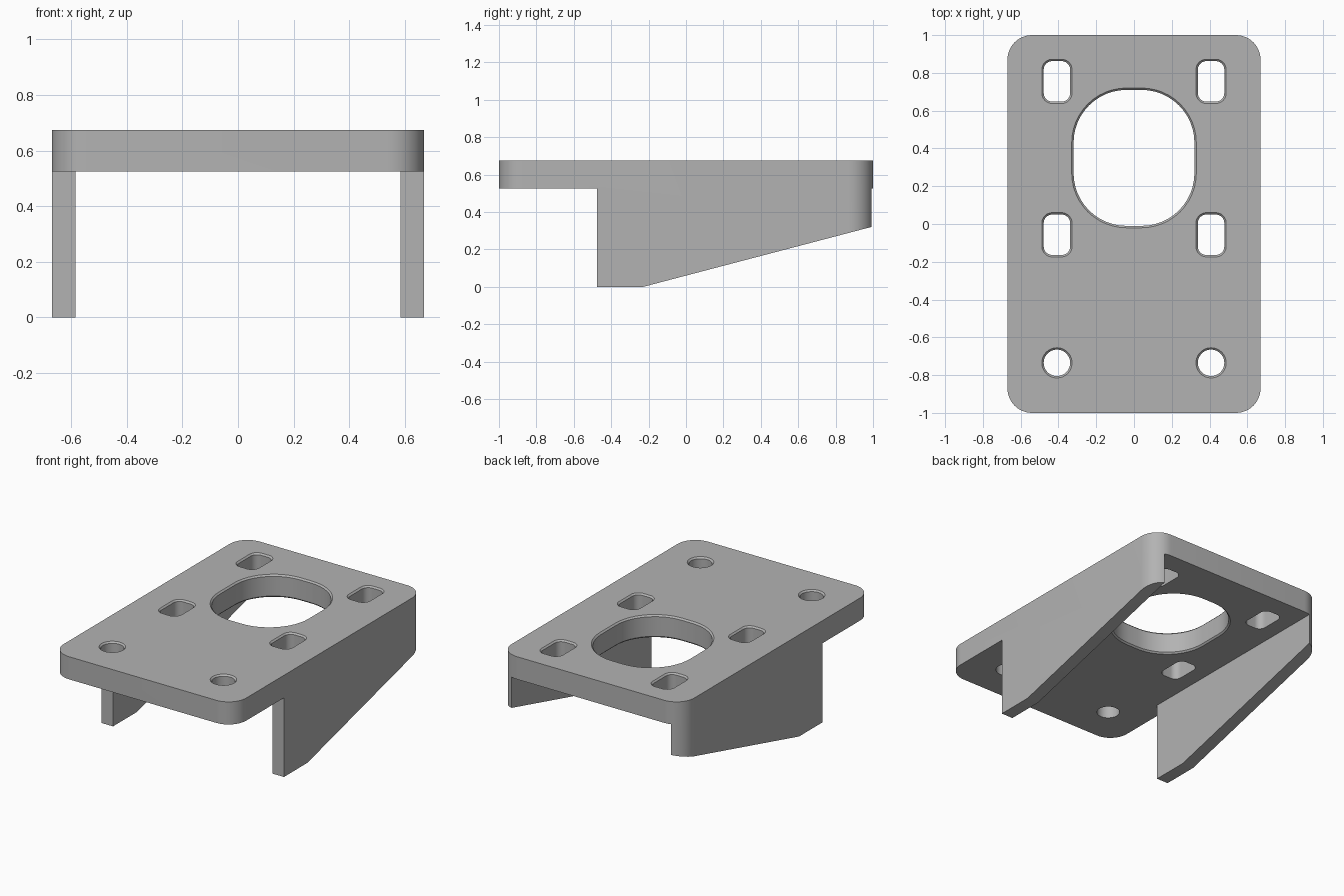
import bpy, bmesh, math

cube = bpy.data.objects.get("Cube")
if cube:
    bpy.data.objects.remove(cube, do_unlink=True)

HALF_X, TOP, UNDER = 0.67, 0.675, 0.525
CHAMFER = 0.01

grey = bpy.data.materials.new("plain grey")
grey.use_nodes = True
grey.diffuse_color = (0.45, 0.45, 0.45, 1)
grey.node_tree.nodes["Principled BSDF"].inputs["Base Color"].default_value = grey.diffuse_color


def rounded_outline(cx, cy, hx, hy, r, steps=12):
    """Counter-clockwise rounded rectangle; a circle when r equals both half sizes."""
    points = []
    for quarter, (sx, sy) in enumerate([(1, 1), (-1, 1), (-1, -1), (1, -1)]):
        for i in range(steps + 1):
            a = (quarter + i / steps) * math.pi / 2
            points.append((cx + sx * (hx - r) + r * math.cos(a),
                           cy + sy * (hy - r) + r * math.sin(a)))
    return points


def loft(name, rings):
    """Solid through a stack of matching rings, capped at both ends."""
    bm = bmesh.new()
    loops = [[bm.verts.new(p) for p in ring] for ring in rings]
    n = len(loops[0])
    for low, high in zip(loops, loops[1:]):
        for i in range(n):
            j = (i + 1) % n
            bm.faces.new((low[i], low[j], high[j], high[i]))
    bm.faces.new(loops[0][::-1])
    bm.faces.new(loops[-1])
    bmesh.ops.remove_doubles(bm, verts=bm.verts, dist=1e-5)
    bmesh.ops.recalc_face_normals(bm, faces=bm.faces)
    mesh = bpy.data.meshes.new(name)
    bm.to_mesh(mesh)
    bm.free()
    mesh.materials.append(grey)
    obj = bpy.data.objects.new(name, mesh)
    bpy.context.collection.objects.link(obj)
    return obj


def hole(name, cx, cy, hx, hy, r, both_sides=False):
    """Cutter whose rim flares into a small chamfer."""
    flare = 0.02
    levels = [(TOP - CHAMFER, 0), (TOP + flare, CHAMFER + flare)]
    if both_sides:
        levels = [(UNDER - flare, CHAMFER + flare), (UNDER + CHAMFER, 0)] + levels
    else:
        levels = [(UNDER - flare, 0)] + levels
    return loft(name, [[(x, y, z) for x, y in rounded_outline(cx, cy, hx + g, hy + g, r + g)]
                       for z, g in levels])


def side_prism(name, profile, half_width):
    """Extrude a (y, z) profile across x."""
    return loft(name, [[(x, y, z) for y, z in profile] for x in (-half_width, half_width)])


# Rounded block that becomes the plate with its two side legs
bracket = loft("bracket", [[(x, y, z) for x, y in rounded_outline(0, 0, HALF_X, 1, 0.13)]
                           for z in (0, TOP)])

# Space between the legs, space below the front overhang, sloped leg underside
cutters = [
    side_prism("leg_gap", [(-1.2, -0.1), (1.2, -0.1), (1.2, UNDER), (-1.2, UNDER)], 0.585),
    side_prism("front_gap", [(-1.3, -0.2), (-0.475, -0.2), (-0.475, UNDER), (-1.3, UNDER)], 0.8),
    side_prism("leg_slope", [(-0.61, -0.1), (1.2, -0.1), (1.2, 0.375)], 0.9),
    hole("large_opening", 0, 0.35, 0.32, 0.36, 0.28, both_sides=True),
]

# Mirrored slots and round holes
for side, sx in (("left", 1), ("right", -1)):
    for place, cy in (("back", 0.755), ("middle", -0.057)):
        cutters.append(hole(f"{side}_{place}_slot", sx * 0.408, cy, 0.07, 0.107, 0.045))
    cutters.append(hole(f"{side}_round_hole", sx * 0.408, -0.735, 0.07, 0.07, 0.07))

bpy.context.view_layer.objects.active = bracket
for cutter in cutters:
    cutter.hide_render = True
    cut = bracket.modifiers.new(cutter.name, "BOOLEAN")
    cut.operation = "DIFFERENCE"
    cut.solver = "EXACT"
    cut.object = cutter
    bpy.ops.object.modifier_apply(modifier=cut.name)
    bpy.data.objects.remove(cutter, do_unlink=True)

# Smooth curved walls, crisp edges
bpy.ops.object.select_all(action="DESELECT")
bracket.select_set(True)
bpy.ops.object.shade_smooth_by_angle(angle=math.radians(30))
